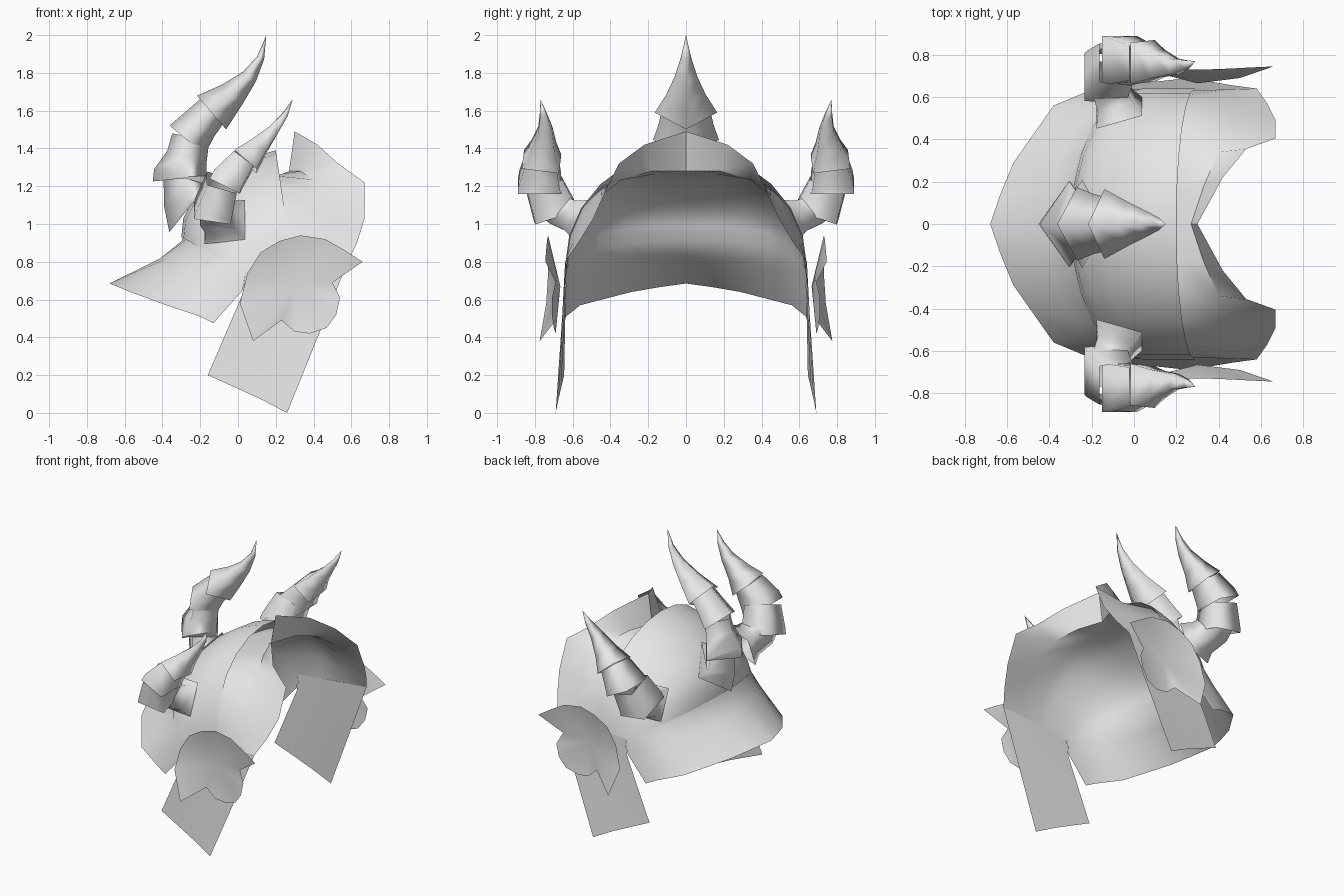
import bpy, bmesh, math
from mathutils import Vector

if "Cube" in bpy.data.objects:
    bpy.data.objects.remove(bpy.data.objects["Cube"])

steel = bpy.data.materials.new("light_grey")
steel.diffuse_color = (0.8, 0.8, 0.8, 1)
steel.use_nodes = True
steel.node_tree.nodes["Principled BSDF"].inputs["Base Color"].default_value = steel.diffuse_color


def finish(name, bm, mirror=True, angle=50):
    """Turn a bmesh into a shaded object, mirrored across the y = 0 plane."""
    if mirror:
        geom = bm.verts[:] + bm.edges[:] + bm.faces[:]
        dup = bmesh.ops.duplicate(bm, geom=geom)["geom"]
        for v in dup:
            if isinstance(v, bmesh.types.BMVert):
                v.co.y = -v.co.y
        bmesh.ops.reverse_faces(bm, faces=[f for f in dup if isinstance(f, bmesh.types.BMFace)])
    bmesh.ops.remove_doubles(bm, verts=bm.verts[:], dist=0.0005)
    bmesh.ops.recalc_face_normals(bm, faces=bm.faces[:])
    me = bpy.data.meshes.new(name)
    bm.to_mesh(me)
    bm.free()
    me.materials.append(steel)
    ob = bpy.data.objects.new(name, me)
    bpy.context.collection.objects.link(ob)
    bpy.ops.object.select_all(action='DESELECT')
    ob.select_set(True)
    bpy.context.view_layer.objects.active = ob
    bpy.ops.object.shade_smooth_by_angle(angle=math.radians(angle))
    return ob


def sheet(name, rows, angle=50):
    """Skin a grid of point rows."""
    bm = bmesh.new()
    vs = [[bm.verts.new(p) for p in row] for row in rows]
    for a, b in zip(vs, vs[1:]):
        for i in range(len(a) - 1):
            bm.faces.new((a[i], a[i + 1], b[i + 1], b[i]))
    return finish(name, bm, angle=angle)


def arch(apex, foot, width, drop=0.0, n=6):
    """Quarter-ellipse from the crown (x, z) to the side foot (x, z), crown lowered by drop."""
    pts = []
    for i in range(n + 1):
        t = math.pi / 2 * i / n
        k = 1 - math.cos(t)
        dip = math.cos(t) ** 6 * drop
        pts.append((apex[0] + (foot[0] - apex[0]) * k + dip * .15, width * math.sin(t),
                    apex[1] + (foot[1] - apex[1]) * k - dip))
    return pts


# Skull dome, swept from the back crease to the front rim
crown = [(-.3, .93), (-.29, 1.03), (-.24, 1.13), (-.15, 1.22), (0, 1.32), (.1, 1.36), (.2, 1.39)]
feet = [(.04 + .25 * i / 6, .75 + .03 * i / 6) for i in range(7)]
sheet("dome", [arch(a, f, .64) for a, f in zip(crown, feet)])

# Inner shell: neck guard hem, hollow flare, lining under the dome, flared brow visor
hem = [(-.68, 0, .685), (-.63, .145, .665), (-.57, .29, .64), (-.475, .425, .605),
       (-.38, .56, .57), (-.2, .635, .51), (-.13, .645, .475)]
lining = [arch(a, f, .634, .02 + .11 * i / 6) for i, (a, f) in enumerate(zip(crown, feet))]
waist = []
for i, (p, q) in enumerate(zip(lining[0], hem)):
    f = 1 - i / 6
    waist.append(Vector(p).lerp(Vector(q), .35) + Vector((.018, 0, -.014)) * f)
waist[-1] = (.025, .637, .65)
visor = [
    [(.27, 0, 1.28), (.33, .18, 1.28), (.4, .34, 1.235), (.46, .45, 1.15),
     (.47, .54, 1.02), (.46, .6, .9), (.44, .635, .79)],
    [(.3, 0, 1.49), (.42, .22, 1.42), (.53, .355, 1.32), (.67, .405, 1.22),
     (.67, .49, 1.03), (.63, .57, .9), (.58, .64, .8)]]
sheet("neck_guard_and_visor", [hem, waist] + lining + visor)

# Side and hanging cheek plate
sheet("cheek_plate", [
    [(.04, .637, .75), (.29, .632, .78), (.44, .635, .79), (.58, .64, .8)],
    [(.025, .637, .63), (.17, .642, .57), (.33, .65, .53), (.47, .655, .52)],
    [(-.16, .645, .2), (-.02, .66, .137), (.12, .675, .073), (.26, .69, 0)]])

# Dished ear plate with two notches (x, z, y)
rim = [(.08, .38, .775), (.01, .58, .74), (.05, .74, .73), (.12, .85, .73), (.22, .91, .73),
       (.33, .94, .73), (.46, .92, .735), (.55, .87, .74), (.66, .8, .745), (.5, .69, .69),
       (.54, .61, .71), (.52, .52, .71), (.47, .45, .70), (.38, .42, .69), (.3, .43, .69),
       (.23, .49, .69)]
hub = Vector((.3, .665, .67))
bm = bmesh.new()
outer = [bm.verts.new((x, y, z)) for x, z, y in rim]
mid = bm.verts.new(hub)
for i in range(len(rim)):
    bm.faces.new((outer[i], outer[(i + 1) % len(rim)], mid))
finish("ear_plate", bm)


def horn(name, segments, mirror, turn=0.0):
    """Nested four-sided sleeves; each is (side stretch, list of (centre, corner radius))."""
    bm = bmesh.new()
    n = 4
    for widen, seg in segments:
        rings = []
        for i, (c, r) in enumerate(seg):
            a = Vector(seg[max(i - 1, 0)][0])
            b = Vector(seg[min(i + 1, len(seg) - 1)][0])
            d = (b - a).normalized()
            u = (Vector((1, 0, 0)) - d * d.x).normalized()
            w = d.cross(u)
            if r == 0:
                rings.append([bm.verts.new(c)] * n)
                continue
            angles = [turn + 2 * math.pi * k / n for k in range(n)]
            rings.append([bm.verts.new(Vector(c) + u * r * math.cos(t) + w * r * widen * math.sin(t))
                          for t in angles])
        for p, q in zip(rings, rings[1:]):
            for k in range(n):
                m = (k + 1) % n
                if q[k] is q[m]:
                    bm.faces.new((p[k], p[m], q[k]))
                else:
                    bm.faces.new((p[k], p[m], q[m], q[k]))
    return finish(name, bm, mirror, 120)


# Crown horn, its flared root sitting on the dome
horn("crown_horn", [
    (1.1, [((-.245, 0, 1.105), .19), ((-.27, 0, 1.125), .125), ((-.285, 0, 1.26), .11)]),
    (1.4, [((-.305, 0, 1.24), .147), ((-.306, 0, 1.25), .144), ((-.27, 0, 1.36), .108),
           ((-.25, 0, 1.46), .1)]),
    (1.45, [((-.27, 0, 1.445), .12), ((-.2, 0, 1.53), .1), ((-.12, 0, 1.62), .085)]),
    (1.4, [((-.14, 0, 1.59), .118), ((-.03, 0, 1.685), .075), ((.06, 0, 1.78), .043),
           ((.12, 0, 1.88), .02), ((.15, 0, 2.0), 0)])], False)

# Pair of side horns
horn("side_horns", [
    (1.0, [((-.07, .525, 1.01), .16), ((-.09, .585, 1.035), .12), ((-.125, .68, 1.07), .11),
           ((-.12, .705, 1.1), .11)]),
    (1.2, [((-.135, .69, 1.05), .141), ((-.13, .70, 1.08), .137), ((-.085, .755, 1.22), .115)]),
    (1.28, [((-.07, .775, 1.2), .127), ((-.055, .775, 1.23), .122), ((.03, .765, 1.34), .092)]),
    (1.3, [((.04, .765, 1.33), .108), ((.11, .755, 1.41), .07), ((.19, .745, 1.50), .04),
           ((.25, .755, 1.58), .02), ((.29, .77, 1.66), 0)])], True, math.pi / 4)
